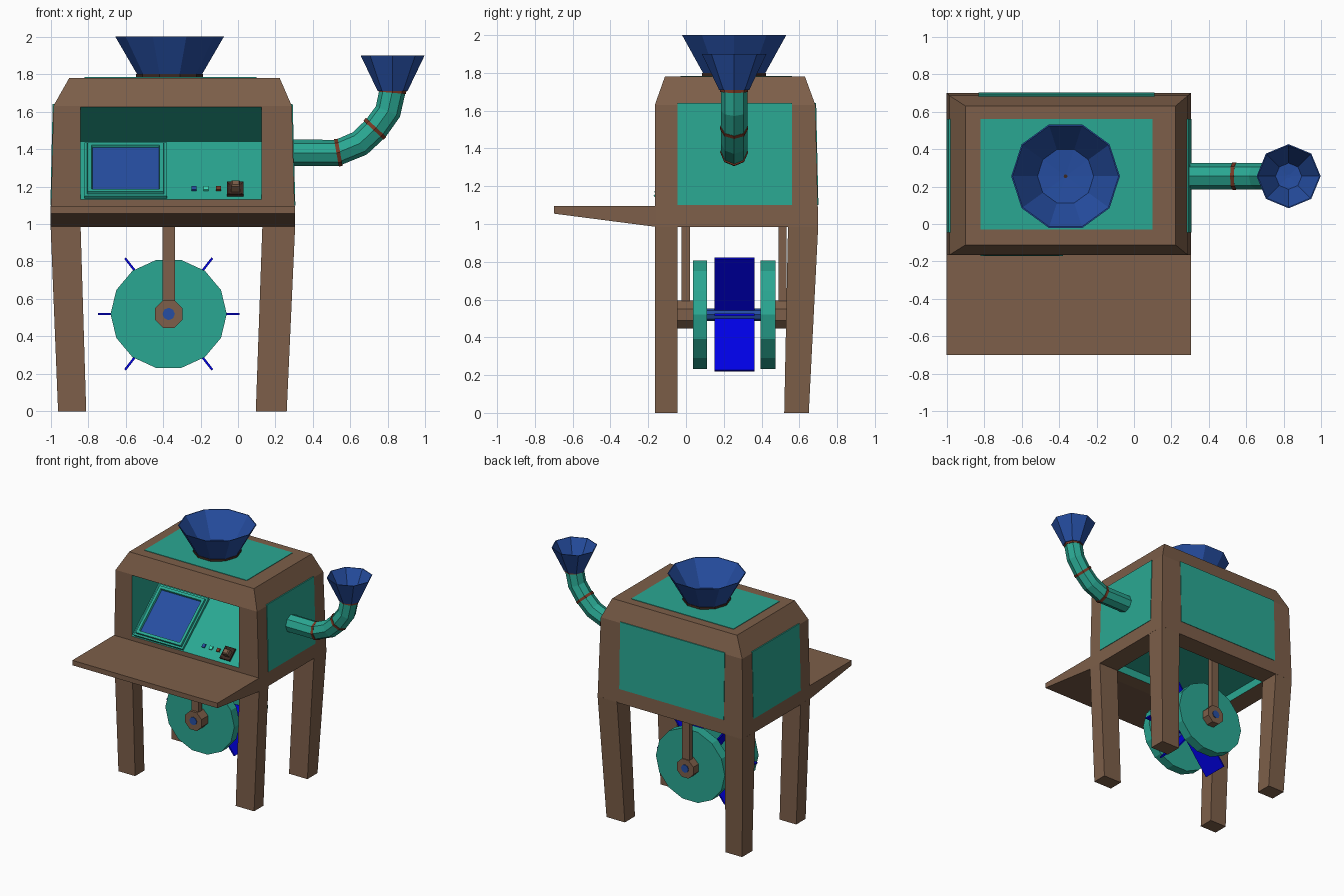
import bpy, bmesh, math
from mathutils import Vector, Matrix

if "Cube" in bpy.data.objects:
    bpy.data.objects.remove(bpy.data.objects["Cube"])


def material(name, rgb):
    m = bpy.data.materials.new(name)
    m.diffuse_color = (*rgb, 1)
    m.use_nodes = True
    m.node_tree.nodes["Principled BSDF"].inputs["Base Color"].default_value = m.diffuse_color
    return m


BROWN = material("brown wood", (0.205, 0.114, 0.067))
TEAL = material("teal metal", (0.023, 0.39, 0.29))
NAVY = material("hopper blue", (0.019, 0.076, 0.36))
BLUE = material("paddle blue", (0.0, 0.0, 0.78))
RUST = material("rust red", (0.19, 0.04, 0.018))
DARK = material("dark brown", (0.045, 0.022, 0.015))
MINT = material("mint light", (0.05, 0.75, 0.5))


def finish(name, bm, *mats):
    bmesh.ops.recalc_face_normals(bm, faces=bm.faces)
    me = bpy.data.meshes.new(name)
    bm.to_mesh(me)
    bm.free()
    for m in mats:
        me.materials.append(m)
    ob = bpy.data.objects.new(name, me)
    bpy.context.collection.objects.link(ob)
    return ob


def skin(name, rings, *mats):
    """Join equal-length rings of points into a closed solid."""
    bm = bmesh.new()
    vs = [[bm.verts.new(p) for p in r] for r in rings]
    n = len(vs[0])
    for a, b in zip(vs, vs[1:]):
        for i in range(n):
            j = (i + 1) % n
            bm.faces.new((a[i], a[j], b[j], b[i]))
    bm.faces.new(vs[0])
    bm.faces.new(vs[-1])
    return finish(name, bm, *mats)


def loft(name, sections, *mats):
    """Rectangles (x0, x1, y0, y1, z) stacked upward."""
    return skin(name, [[(a, c, z), (b, c, z), (b, d, z), (a, d, z)]
                       for a, b, c, d, z in sections], *mats)


def prism(name, profile, axis, a, b, *mats):
    """Extrude a flat profile along x (profile is yz) or y (profile is xz)."""
    place = (lambda p, q, t: (t, p, q)) if axis == "x" else (lambda p, q, t: (p, t, q))
    return skin(name, [[place(p, q, t) for p, q in profile] for t in (a, b)], *mats)


def lathe(name, profile, n, cx, cy, *mats):
    return skin(name, [[(cx + r * math.cos(2 * math.pi * i / n),
                         cy + r * math.sin(2 * math.pi * i / n), z) for i in range(n)]
                       for r, z in profile], *mats)


def ngon(cx, cz, r, n, squash=1.0, turn=0.0):
    return [(cx + r * math.cos(turn + 2 * math.pi * i / n),
             cz + squash * r * math.sin(turn + 2 * math.pi * i / n)) for i in range(n)]


def sweep(name, path, r, y, *mats):
    """Eight-sided tube along a path in the xz plane."""
    pts = [Vector(p) for p in path]
    rings = []
    for i, p in enumerate(pts):
        t = (pts[min(i + 1, len(pts) - 1)] - pts[max(i - 1, 0)]).normalized()
        ring = []
        for k in range(8):
            a = k * math.pi / 4
            ring.append((p.x - t.y * r * math.cos(a), y + r * math.sin(a), p.y + t.x * r * math.cos(a)))
        rings.append(ring)
    return skin(name, rings, *mats)


# Cabinet with front control recess and open underside
body = loft("cabinet", [(-1, 0.305, -0.165, 0.70, 0.985), (-0.985, 0.287, -0.165, 0.685, 1.63),
                        (-0.90, 0.222, -0.112, 0.63, 1.78)], BROWN, TEAL)
recess = prism("recess_cutter", [(-0.3, 1.13), (-0.165, 1.13), (0.2, 1.44), (-0.165, 1.625), (-0.3, 1.625)],
               "x", -0.84, 0.125, BROWN, TEAL)
under = loft("underside_cutter", [(-0.84, 0.13, -0.045, 0.54, 0.9), (-0.84, 0.13, -0.045, 0.54, 1.05)],
             BROWN, TEAL)
bpy.context.view_layer.objects.active = body
for cutter in (recess, under):
    for f in cutter.data.polygons:
        f.material_index = 1
    cutter.hide_render = True
    mod = body.modifiers.new("cut", "BOOLEAN")
    mod.operation = "DIFFERENCE"
    mod.solver = "EXACT"
    mod.object = cutter
    bpy.ops.object.modifier_apply(modifier=mod.name)
    bpy.data.objects.remove(cutter)

# Teal cabinet panels
loft("right_panel", [(0.27, 0.306, -0.045, 0.56, 1.10), (0.27, 0.292, -0.045, 0.56, 1.64)], TEAL)
loft("left_panel", [(-1.001, -0.96, -0.045, 0.56, 1.10), (-0.989, -0.96, -0.045, 0.56, 1.64)], TEAL)
loft("back_panel", [(-0.83, 0.11, 0.66, 0.701, 1.10), (-0.83, 0.11, 0.66, 0.689, 1.64)], TEAL)
loft("top_panel", [(-0.82, 0.10, -0.03, 0.56, 1.77), (-0.82, 0.10, -0.03, 0.56, 1.784)], TEAL)

# Legs
for side, lo, hi in (("left", (-0.96, -0.81), (-1.0, -0.84)), ("right", (0.095, 0.26), (0.13, 0.305))):
    for end, ylo, yhi in (("front", (-0.165, -0.045), (-0.165, -0.045)), ("back", (0.52, 0.65), (0.54, 0.70))):
        loft(f"{end}_{side}_leg", [(*lo, *ylo, 0), (*hi, *yhi, 0.99)], BROWN)

# Front shelf
prism("shelf", [(-0.70, 1.055), (-0.16, 0.985), (-0.16, 1.095), (-0.70, 1.095)], "x", -1, 0.305, BROWN)

# Control panel parts, placed on the sloping panel
SLOPE = Matrix.Translation((0, -0.165, 1.13)) @ Matrix.Rotation(math.atan2(0.31, 0.365), 4, "X")
LEN = math.hypot(0.31, 0.365) / 0.31


def on_panel(name, x0, x1, z0, z1, h, insets, *mats):
    """Block on the panel; its top is inset by (thickness, depth, material) steps."""
    s0, s1 = (z0 - 1.13) * LEN, (z1 - 1.13) * LEN
    ob = loft(name, [(x0, x1, s0, s1, -0.01), (x0, x1, s0, s1, h)], *mats)
    bm = bmesh.new()
    bm.from_mesh(ob.data)
    top = max(bm.faces, key=lambda f: f.calc_center_median().z)
    for thick, depth, mat in insets:
        bmesh.ops.inset_individual(bm, faces=[top], thickness=thick, depth=depth)
        top.material_index = mat
    bm.to_mesh(ob.data)
    bm.free()
    ob.matrix_world = SLOPE


on_panel("screen", -0.82, -0.38, 1.135, 1.42, 0.02,
         [(0.02, 0.0, 0), (0.004, 0.015, 0), (0.03, 0.0, 0), (0.006, -0.015, 1)], TEAL, NAVY)
for i, m in enumerate((NAVY, MINT, RUST)):
    x = -0.235 + 0.065 * i
    on_panel(f"button_{i + 1}", x - 0.013, x + 0.013, 1.177, 1.195, 0.01, [], m)
on_panel("lever_base", -0.06, 0.03, 1.148, 1.215, 0.015, [(0.02, -0.008, 0)], DARK)
on_panel("lever_knob", -0.037, 0.012, 1.165, 1.195, 0.045, [(0.01, 0.01, 0)], BROWN)

# Top hopper
HX, HY = -0.365, 0.255
lathe("hopper_collar", [(0.178, 1.77), (0.178, 1.80)], 10, HX, HY, DARK)
lathe("hopper", [(0.168, 1.79), (0.29, 2.0), (0.283, 2.0), (0.15, 1.81), (0.01, 1.80)], 10, HX, HY, NAVY)

# Side pipe with bands and funnel
PIPE = [(0.285, 1.38), (0.53, 1.38), (0.65, 1.43), (0.735, 1.51), (0.80, 1.60), (0.825, 1.715)]
sweep("side_pipe", PIPE, 0.07, HY, TEAL)
for i, (x, z, a) in enumerate(((0.535, 1.381, 10), (0.73, 1.508, 47), (0.824, 1.71, 85))):
    dx, dz = 0.01 * math.cos(math.radians(a)), 0.01 * math.sin(math.radians(a))
    sweep(f"pipe_band_{i + 1}", [(x - dx, z - dz), (x + dx, z + dz)], 0.074, HY, RUST)
lathe("side_funnel", [(0.08, 1.71), (0.171, 1.90), (0.165, 1.90), (0.07, 1.73), (0.01, 1.725)],
      8, 0.825, HY, NAVY)

# Wheel under the cabinet: discs, hubs, struts
WX, WZ = -0.37, 0.52
for end, disc, hub, strut in (("front", (0.038, 0.11), (-0.045, 0.04), (-0.025, 0.02)),
                              ("back", (0.395, 0.473), (0.47, 0.54), (0.49, 0.532))):
    prism(f"{end}_wheel_disc", ngon(WX, WZ, 0.31, 14, 0.95), "y", *disc, TEAL)
    prism(f"{end}_hub", ngon(WX, WZ, 0.08, 8, 1, math.pi / 8), "y", *hub, BROWN)
    loft(f"{end}_strut", [(-0.403, -0.337, *strut, 0.56), (-0.403, -0.337, *strut, 1.06)], BROWN)
prism("axle_ends", ngon(WX, WZ, 0.033, 8), "y", -0.05, 0.545, NAVY)

# Six paddles around the axle
for i, deg in enumerate((0, 52, 128, 180, 232, 308)):
    u = Vector((math.cos(math.radians(deg)), math.sin(math.radians(deg))))
    v = Vector((-u.y, u.x)) * 0.006
    c = Vector((WX, WZ))
    prism(f"paddle_{i + 1}", [c + u * 0.03 - v, c + u * 0.378 - v, c + u * 0.378 + v, c + u * 0.03 + v],
          "y", 0.15, 0.362, BLUE)
